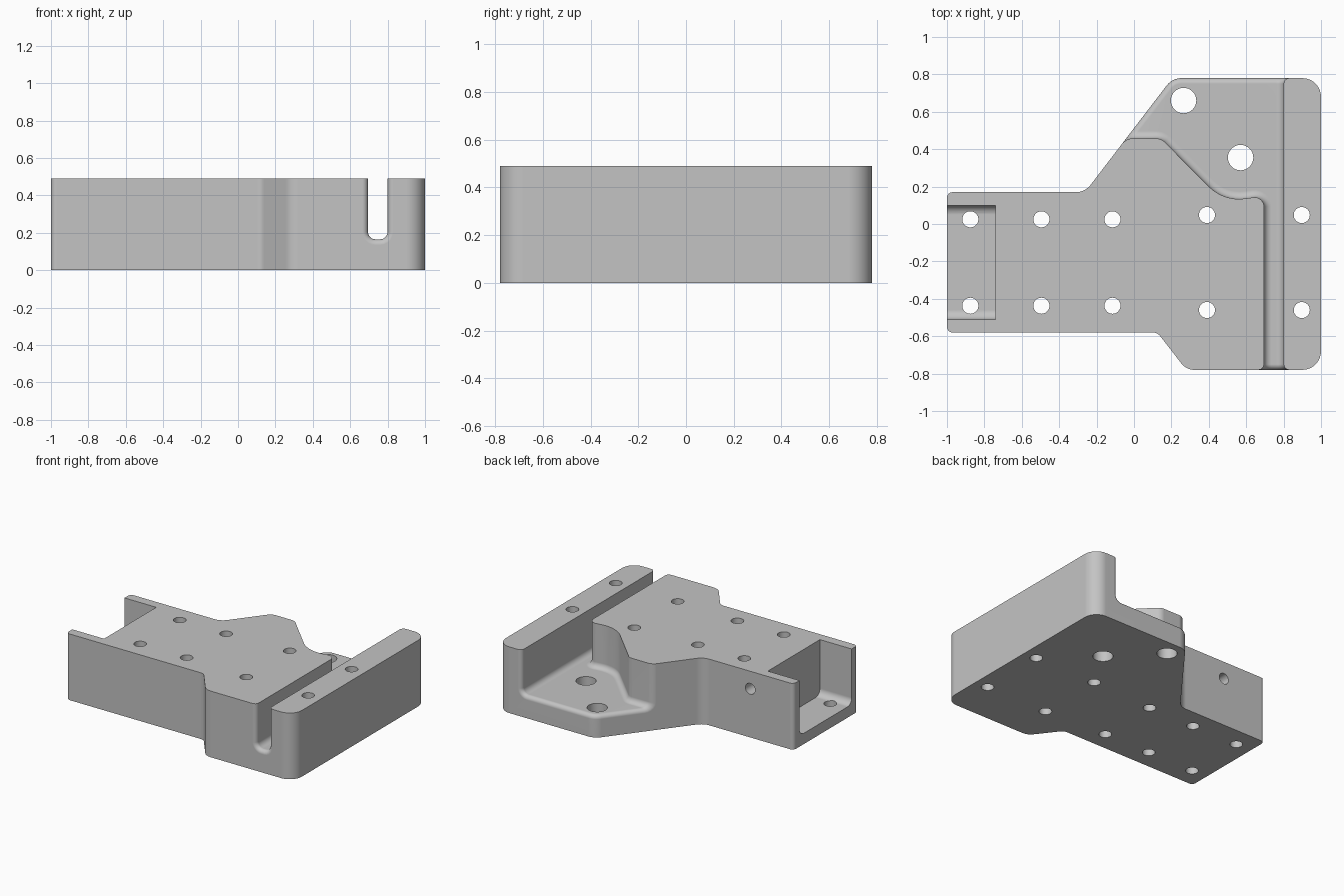
import bpy, bmesh, math
from mathutils import Vector, Matrix

if "Cube" in bpy.data.objects:
    bpy.data.objects.remove(bpy.data.objects["Cube"], do_unlink=True)

HEIGHT, FLOOR = 0.49, 0.165

grey = bpy.data.materials.new("satin grey")
grey.use_nodes = True
grey.diffuse_color = (0.55, 0.55, 0.55, 1)
grey.node_tree.nodes["Principled BSDF"].inputs["Base Color"].default_value = grey.diffuse_color


def rounded(corners, steps=8):
    """Counter-clockwise outline from (x, y, radius) corners."""
    pts = []
    for i, (x, y, r) in enumerate(corners):
        p = Vector((x, y))
        if r == 0:
            pts.append(p)
            continue
        a = (Vector(corners[i - 1][:2]) - p).normalized()
        b = (Vector(corners[(i + 1) % len(corners)][:2]) - p).normalized()
        half = math.acos(max(-1, min(1, a.dot(b)))) / 2
        centre = p + (a + b).normalized() * r / math.sin(half)
        u = p + a * r / math.tan(half) - centre
        v = p + b * r / math.tan(half) - centre
        start = math.atan2(u.y, u.x)
        sweep = (math.atan2(v.y, v.x) - start + math.pi) % math.tau - math.pi
        for k in range(steps + 1):
            t = start + sweep * k / steps
            pts.append(centre + Vector((math.cos(t), math.sin(t))) * r)
    return pts


def inset(pts, d):
    """Move an outline inwards by d."""
    out = []
    for i, p in enumerate(pts):
        e = (p - pts[i - 1]).normalized()
        f = (pts[(i + 1) % len(pts)] - p).normalized()
        n, m = Vector((-e.y, e.x)), Vector((-f.y, f.x))
        out.append(p + (n + m) / (1 + n.dot(m)) * d)
    return out


def new_object(name, bm):
    mesh = bpy.data.meshes.new(name)
    bm.to_mesh(mesh)
    bm.free()
    ob = bpy.data.objects.new(name, mesh)
    bpy.context.collection.objects.link(ob)
    return ob


def loft(name, pts, layers, axes=Matrix.Identity(3)):
    """Solid through copies of an outline at (inset, level) layers."""
    bm = bmesh.new()
    rings = [[bm.verts.new(axes @ Vector((p.x, p.y, z))) for p in inset(pts, d)]
             for d, z in layers]
    for low, high in zip(rings, rings[1:]):
        for i in range(len(pts)):
            j = (i + 1) % len(pts)
            bm.faces.new((low[i], low[j], high[j], high[i]))
    bm.faces.new(rings[0][::-1])
    bm.faces.new(rings[-1])
    return new_object(name, bm)


def cut(body, cutter):
    mod = body.modifiers.new("cut", "BOOLEAN")
    mod.operation, mod.solver, mod.object = "DIFFERENCE", "EXACT", cutter
    bpy.ops.object.select_all(action="DESELECT")
    bpy.context.view_layer.objects.active = body
    body.select_set(True)
    bpy.ops.object.modifier_apply(modifier=mod.name)
    bpy.data.objects.remove(cutter, do_unlink=True)


# Solid block
body = loft("mounting_block", rounded([
    (-1, -0.58, 0.03), (0.125, -0.58, 0.05), (0.28, -0.78, 0.09), (1, -0.78, 0.1),
    (1, 0.78, 0.1), (0.205, 0.78, 0.1), (-0.262, 0.17, 0.1), (-1, 0.17, 0.03)]),
    [(0, 0), (0, HEIGHT)])
body.data.materials.append(grey)

# Slot and rear pocket with a filleted floor
R = 0.04
fillet = [(R * (1 - math.sin(a)), FLOOR + R * (1 - math.cos(a)))
          for a in (math.pi / 2 * k / 5 for k in range(6))]
cut(body, loft("pocket_cutter", rounded([
    (0.8, -1, 0), (0.8, 1, 0), (-0.3, 1, 0), (-0.3, 0.457, 0), (0.145, 0.457, 0.06),
    (0.48, 0.12, 0.23), (0.695, 0.15, 0.05), (0.695, -1, 0)]), fillet + [(0, 1)]))

# Round the rim where the pocket breaks through the outer walls
bm = bmesh.new()
bm.from_mesh(body.data)
bm.normal_update()
outer = {f for f in bm.faces
         if abs(f.normal.z) < 0.01 and min(v.co.z for v in f.verts) < 0.01}
rim = [e for e in bm.edges
       if sum(f in outer for f in e.link_faces) == 1
       and min(v.co.z for v in e.verts) < HEIGHT - 0.002
       and min(v.co.z for v in e.verts) > 0.05]
bmesh.ops.bevel(bm, geom=rim, offset=0.03, offset_type="OFFSET", segments=4,
                profile=0.5, affect="EDGES", clamp_overlap=False)
bm.to_mesh(body.data)
bm.free()

# Channel at the right end, open outwards
to_x = Matrix(((0, 0, 1), (1, 0, 0), (0, 1, 0)))
cut(body, loft("channel_cutter", rounded([
    (-0.51, 0.08, 0.05), (0.1, 0.08, 0.05), (0.1, 1, 0), (-0.51, 1, 0)]),
    [(0, -1.2), (0, -0.74)], to_x))

# Through holes and one blind side hole
holes = [(x, y, 0.043) for x in (-0.875, -0.495, -0.115) for y in (0.025, -0.437)]
holes += [(x, y, 0.043) for x in (0.39, 0.897) for y in (0.048, -0.46)]
holes += [(0.265, 0.66, 0.068), (0.57, 0.355, 0.068)]
places = [(r, 2, Matrix.Translation((x, y, 0))) for x, y, r in holes]
places.append((0.04, 0.4, Matrix.Translation((-0.645, 0.17, 0.36))
               @ Matrix.Rotation(math.pi / 2, 4, "X")))
bm = bmesh.new()
for r, depth, place in places:
    bmesh.ops.create_cone(bm, cap_ends=True, segments=32, radius1=r, radius2=r,
                          depth=depth, matrix=place)
cut(body, new_object("hole_cutter", bm))

# Smooth shading with crisp edges and flat planes
bpy.ops.object.shade_smooth_by_angle(angle=math.radians(32))
weighted = body.modifiers.new("flat planes", "WEIGHTED_NORMAL")
weighted.keep_sharp = True
